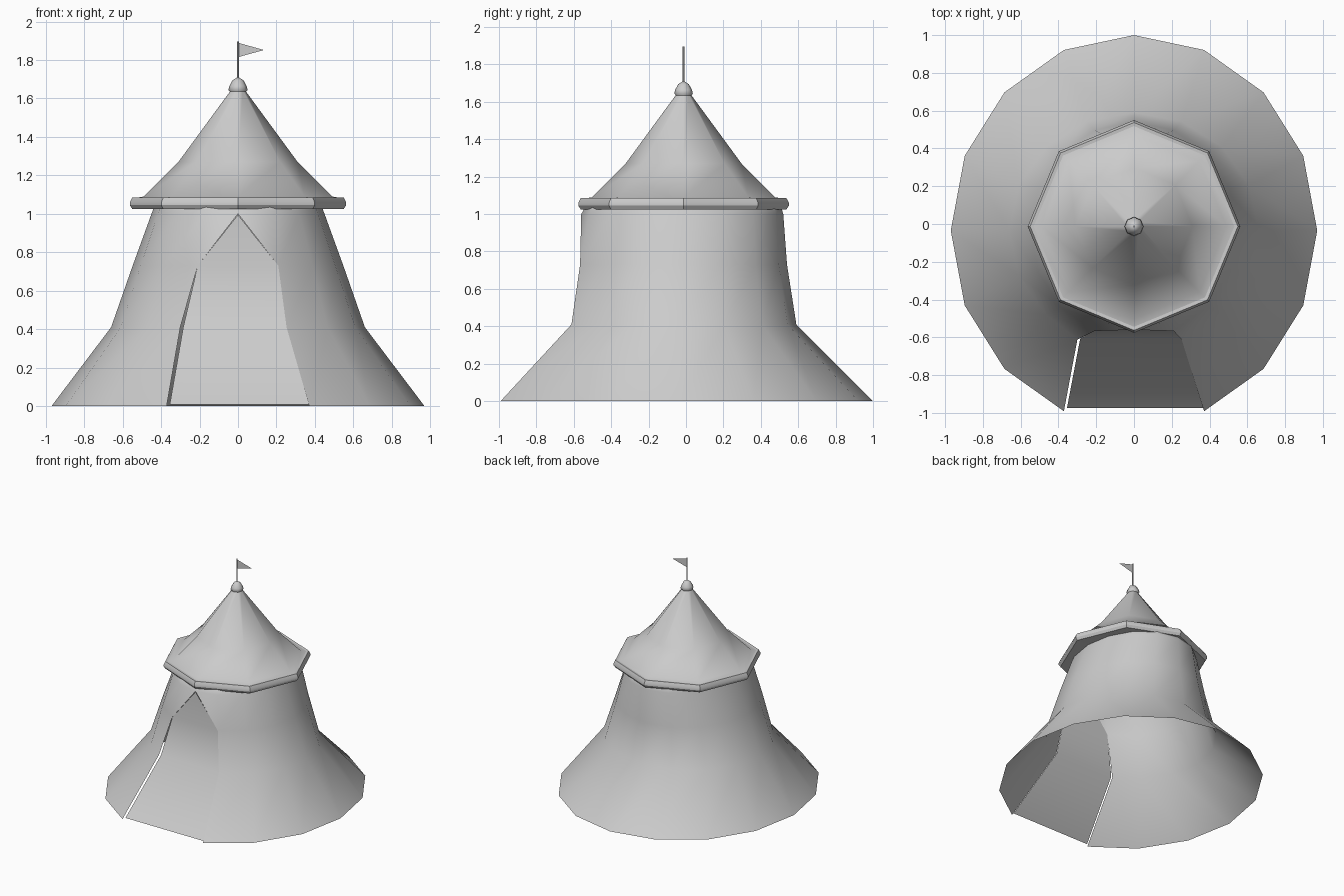
import bpy, math
from math import sin, cos, pi

cube = bpy.data.objects.get("Cube")
if cube:
    bpy.data.objects.remove(cube)


def material(name, rgb):
    m = bpy.data.materials.new(name)
    m.use_nodes = True
    colour = (*rgb, 1)
    m.diffuse_color = colour
    m.node_tree.nodes["Principled BSDF"].inputs["Base Color"].default_value = colour
    return m


canvas = material("grey canvas", (0.6, 0.6, 0.6))


def build(name, verts, faces, smooth=None):
    mesh = bpy.data.meshes.new(name)
    mesh.from_pydata(verts, [], faces)
    mesh.materials.append(canvas)
    ob = bpy.data.objects.new(name, mesh)
    bpy.context.collection.objects.link(ob)
    if smooth:
        bpy.ops.object.select_all(action="DESELECT")
        ob.select_set(True)
        bpy.context.view_layer.objects.active = ob
        bpy.ops.object.shade_smooth_by_angle(angle=math.radians(smooth))
    return ob


def lathe(name, profile, sides, smooth, cy=-0.013):
    """Spin a bottom-to-top (radius, z) profile; radius 0 makes a tip."""
    verts, rings, faces = [], [], []
    for r, z in profile:
        n = sides if r else 1
        rings.append([len(verts) + k % n for k in range(sides)])
        verts += [(r * sin(2 * pi * k / sides), cy - r * cos(2 * pi * k / sides), z)
                  for k in range(n)]
    for lo, hi in zip(rings, rings[1:]):
        for k in range(sides):
            j = (k + 1) % sides
            quad = [lo[k], lo[j], hi[j], hi[k]]
            faces.append(list(dict.fromkeys(quad)))
    return build(name, verts, faces, smooth)


# Tent wall: elliptical rings (z, x radius, y radius, y centre), open at the front
SIDES = 16
rings = [(0, 0.97, 1.035, -0.035), (0.41, 0.66, 0.625, -0.035),
         (0.73, 0.548, 0.575, -0.035), (1.0, 0.45, 0.54, -0.02),
         (1.035, 0.437, 0.525, -0.015), (1.08, 0.42, 0.48, -0.013)]
verts = []
for z, rx, ry, cy in rings:
    for k in range(SIDES):
        a = 2 * pi * k / SIDES
        verts.append((rx * sin(a), cy - ry * cos(a), z))
# The loose side of the doorway is pulled slightly aside
x, y, z = verts[2 * SIDES - 1]
verts[2 * SIDES - 1] = (-0.3, y, z)
faces = []
for i in range(len(rings) - 1):
    for k in range(SIDES):
        j = (k + 1) % SIDES
        quad = [i * SIDES + k, i * SIDES + j, (i + 1) * SIDES + j, (i + 1) * SIDES + k]
        if k in (0, SIDES - 1):
            if i < 2:
                continue                      # doorway
            if i == 2:
                quad.remove(i * SIDES)        # pointed doorway top
        faces.append(quad)
wall = build("tent_wall", verts, faces, 60)

# Door flap hanging in the doorway, loose along its right side
flap_rows = [(0.008, -0.355, 0.37, -0.975), (0.41, -0.285, 0.253, -0.607),
             (0.73, -0.21, 0.21, -0.564)]
flap_verts = [p for z, a, b, y in flap_rows for p in ((a, y, z), (b, y, z))]
flap_verts.append((0, -0.56, 0.995))
build("door_flap", flap_verts, [(0, 1, 3, 2), (2, 3, 5, 4), (4, 5, 6)], 60)

# Eight-sided roof, its brim and the finial
lathe("roof", [(0.55, 1.08), (0.49, 1.09), (0.31, 1.27), (0.035, 1.645)], 8, 60)
lathe("roof_brim", [(0.4, 1.03), (0.55, 1.025), (0.563, 1.045), (0.563, 1.06),
                    (0.55, 1.085), (0.53, 1.083)], 8, 30)
lathe("finial", [(0.03, 1.62), (0.05, 1.645), (0.045, 1.665), (0.028, 1.695), (0, 1.712)], 8, 60)

# Flagpole and pennant
lathe("flagpole", [(0.005, 1.69), (0.005, 1.895), (0, 1.896)], 8, 50)
build("pennant", [(0, -0.013, 1.815), (0.135, -0.013, 1.852), (0, -0.013, 1.89)], [(0, 1, 2)])
